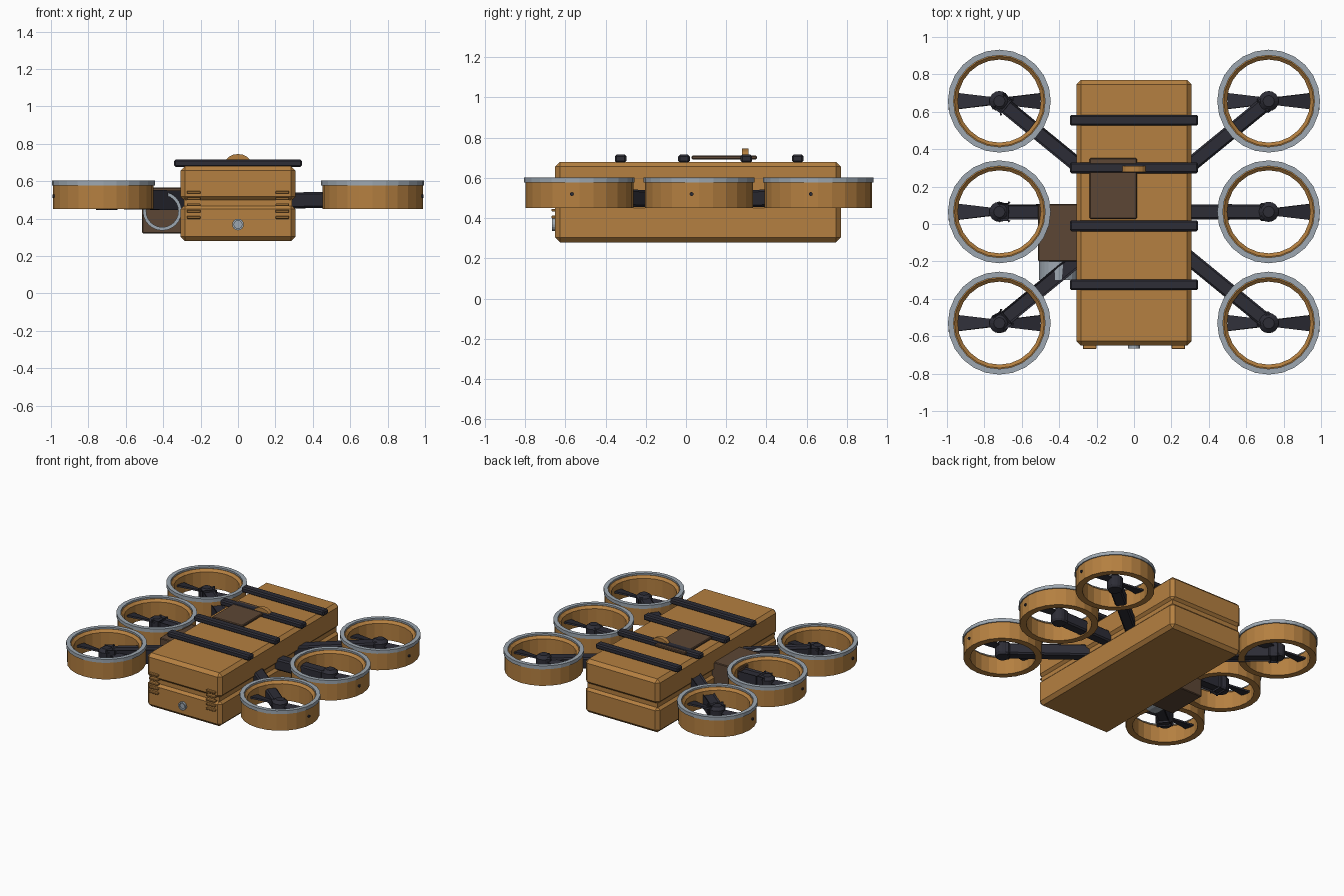
import bpy, bmesh, math
from mathutils import Vector, Matrix

if "Cube" in bpy.data.objects:
    bpy.data.objects.remove(bpy.data.objects["Cube"])


def material(name, rgb):
    m = bpy.data.materials.new(name)
    m.diffuse_color = (*rgb, 1)
    m.use_nodes = True
    m.node_tree.nodes["Principled BSDF"].inputs["Base Color"].default_value = m.diffuse_color
    return m


OCHRE = material("ochre", (0.46, 0.215, 0.052))
BLACK = material("charcoal", (0.026, 0.026, 0.037))
BROWN = material("brown", (0.107, 0.061, 0.035))
GREY = material("light grey", (0.34, 0.39, 0.44))


def finish(name, bm, mat, bevel=0.0):
    if bevel:
        bmesh.ops.bevel(bm, geom=bm.edges[:], offset=bevel, segments=1,
                        affect='EDGES', profile=0.5)
    bmesh.ops.recalc_face_normals(bm, faces=bm.faces[:])
    me = bpy.data.meshes.new(name)
    bm.to_mesh(me)
    bm.free()
    me.materials.append(mat)
    ob = bpy.data.objects.new(name, me)
    bpy.context.collection.objects.link(ob)
    return ob


def box(name, lo, hi, mat, bevel=0.0):
    lo, hi = Vector(lo), Vector(hi)
    bm = bmesh.new()
    bmesh.ops.create_cube(bm, size=1)
    for v in bm.verts:
        v.co = Vector((a * b for a, b in zip(v.co, hi - lo))) + (lo + hi) / 2
    return finish(name, bm, mat, bevel)


def beam(name, start, end, width, height, mat, bevel):
    """Rectangular bar between two points."""
    start, end = Vector(start), Vector(end)
    d = end - start
    bm = bmesh.new()
    bmesh.ops.create_cube(bm, size=1)
    rot = Matrix.Rotation(math.atan2(d.y, d.x), 4, 'Z') @ \
        Matrix.Rotation(-math.atan2(d.z, d.xy.length), 4, 'Y')
    mat4 = Matrix.Translation((start + end) / 2) @ rot @ \
        Matrix.Diagonal((d.length, width, height, 1))
    bm.transform(mat4)
    return finish(name, bm, mat, bevel)


def lathe(name, profile, centre, mat, sides=24, axis='Z', closed=True):
    """Turn a (radius, height) profile; closed profiles give rings."""
    bm = bmesh.new()
    rings = []
    for r, h in profile:
        rings.append([bm.verts.new((r * math.cos(math.tau * i / sides),
                                    r * math.sin(math.tau * i / sides), h))
                      for i in range(sides)])
    pairs = list(zip(rings, rings[1:]))
    if closed:
        pairs.append((rings[-1], rings[0]))
    else:
        bm.faces.new(rings[0])
        bm.faces.new(rings[-1])
    for a, b in pairs:
        for i in range(sides):
            j = (i + 1) % sides
            bm.faces.new((a[i], a[j], b[j], b[i]))
    turn = {'Z': Matrix(), 'Y': Matrix.Rotation(math.pi / 2, 4, 'X'),
            'X': Matrix.Rotation(math.pi / 2, 4, 'Y')}[axis]
    bm.transform(Matrix.Translation(centre) @ turn)
    return finish(name, bm, mat)


def propeller(name, x, y, z):
    """Two pitched blades that widen towards the tips."""
    bm = bmesh.new()
    for s in (-1, 1):
        rows = []
        for r, w, pitch in ((0.03, 0.02, 0.35), (0.22, 0.043, 0.15)):
            row = []
            for a, t in ((-1, -1), (1, -1), (1, 1), (-1, 1)):
                p = Matrix.Rotation(pitch, 3, 'X') @ Vector((0, a * w, t * 0.006))
                p.x = r
                row.append(bm.verts.new((x + s * p.x, y + s * p.y, z + p.z)))
            rows.append(row)
        bm.faces.new(rows[0])
        bm.faces.new(rows[1])
        for i in range(4):
            j = (i + 1) % 4
            bm.faces.new((rows[0][i], rows[0][j], rows[1][j], rows[1][i]))
    return finish(name, bm, BLACK)


# Cargo body: two chamfered shells around a recessed seam
box("body_lower", (-0.308, -0.65, 0.28), (0.308, 0.77, 0.474), OCHRE, 0.024)
box("body_upper", (-0.308, -0.65, 0.494), (0.308, 0.77, 0.68), OCHRE, 0.024)
box("body_seam", (-0.29, -0.632, 0.44), (0.29, 0.752, 0.53), OCHRE)

# Straps across the top
for y in (0.555, 0.3, -0.01, -0.325):
    box("strap", (-0.343, y - 0.029, 0.676), (0.343, y + 0.029, 0.716), BLACK, 0.009)

# Hatch plate with a domed handle
box("hatch", (-0.237, 0.028, 0.692), (0.015, 0.352, 0.712), BROWN, 0.005)
bm = bmesh.new()
arc = [(0.066 * math.cos(math.pi * i / 8), 0.7 + 0.045 * math.sin(math.pi * i / 8))
       for i in range(9)]
front = [bm.verts.new((x, 0.278, z)) for x, z in arc]
back = [bm.verts.new((x, 0.31, z)) for x, z in arc]
bm.faces.new(front)
bm.faces.new(back)
for i in range(9):
    j = (i + 1) % 9
    bm.faces.new((front[i], front[j], back[j], back[i]))
finish("hatch_handle", bm, OCHRE)

# Front vents and round port
for s in (-1, 1):
    for i in range(5):
        z = 0.54 - i * 0.0335
        box("vent_slat", (s * 0.237 - 0.037, -0.668, z - 0.007),
            (s * 0.237 + 0.037, -0.64, z + 0.007), OCHRE, 0.003)
lathe("port_ring", [(0.031, 0), (0.031, 0.025), (0.021, 0.025), (0.021, 0)],
      (0, -0.64, 0.368), GREY, 16, 'Y')
lathe("port_lens", [(0.021, 0), (0.021, 0.016)], (0, -0.64, 0.368), GREY, 16, 'Y', False)

# Side equipment box with an open tube facing forward
box("side_box", (-0.512, -0.2, 0.32), (-0.29, 0.106, 0.567), BROWN, 0.005)
lathe("side_tube", [(0.104, 0), (0.104, 0.105), (0.086, 0.105), (0.086, 0)],
      (-0.405, -0.195, 0.44), GREY, 24, 'Y')

# Six ducted rotors on arms
for s in (-1, 1):
    for y, root in ((0.657, 0.232), (0.065, 0.065), (-0.53, -0.105)):
        x = s * 0.72
        lathe("duct", [(0.268, 0.45), (0.268, 0.585), (0.24, 0.592),
                       (0.222, 0.575), (0.222, 0.45)], (x, y, 0), OCHRE)
        lathe("duct_rim", [(0.275, 0.577), (0.275, 0.603), (0.245, 0.603),
                           (0.245, 0.577)], (x, y, 0), GREY)
        lathe("duct_bolt", [(0.01, -0.006), (0.01, 0.006)],
              (s * 0.986, y - 0.037, 0.52), BLACK, 8, 'X', False)
        beam("arm", (s * 0.2, root, 0.495), (x, y, 0.505), 0.08, 0.085, BLACK, 0.01)
        away = (Vector((s * 0.2, root)) - Vector((x, y))).normalized()
        beam("arm_collar", (x + away.x * 0.05, y + away.y * 0.05, 0.505),
             (x, y, 0.505), 0.096, 0.096, BLACK, 0.01)
        lathe("hub", [(0.045, 0.455), (0.054, 0.47), (0.054, 0.545), (0.03, 0.565)],
              (x, y, 0), BLACK, 16, 'Z', False)
        propeller("propeller", x, y, 0.525)
